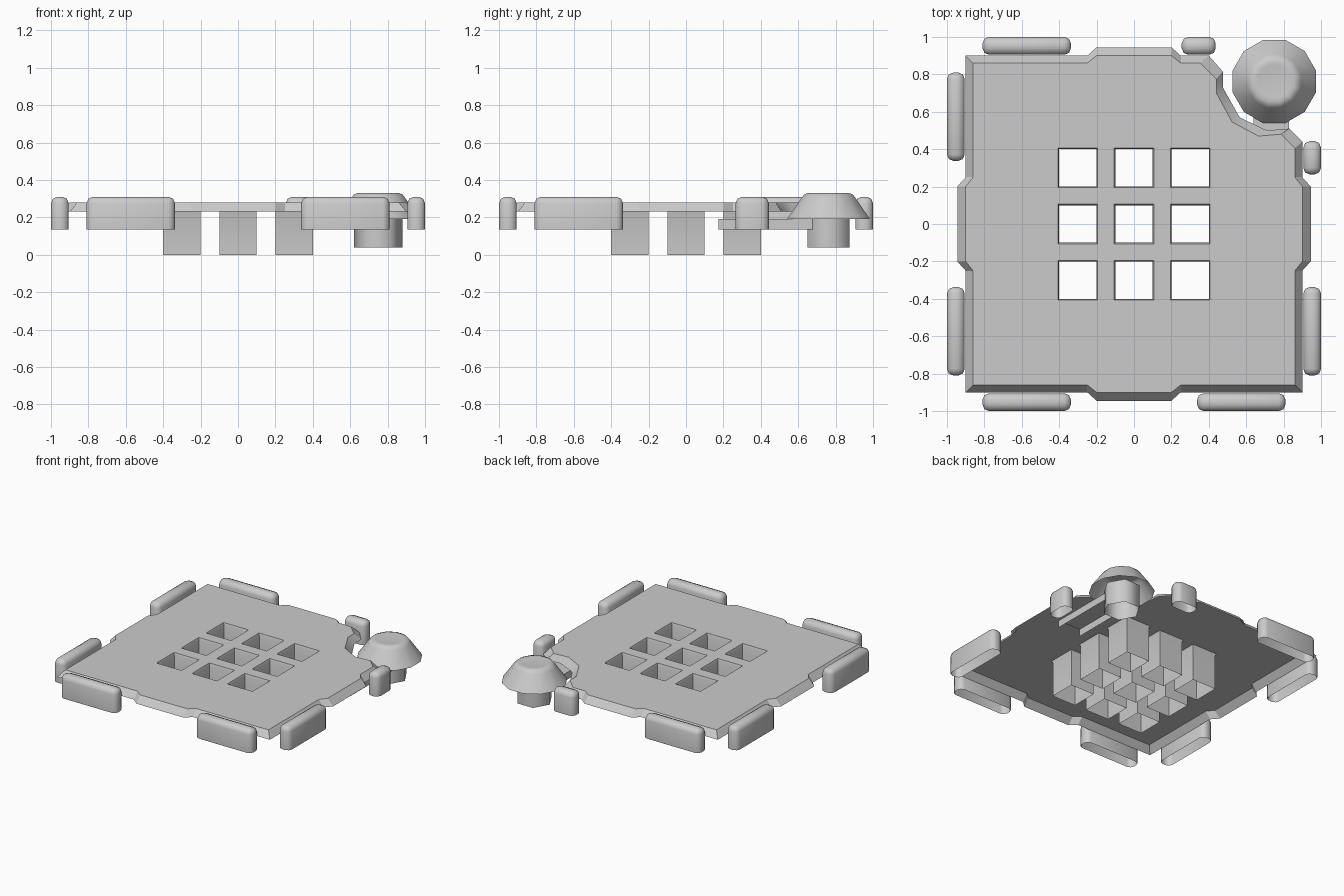
import bpy, bmesh, math

if "Cube" in bpy.data.objects:
    bpy.data.objects.remove(bpy.data.objects["Cube"])

def finish(name, bm, angle=35, up=False):
    me = bpy.data.meshes.new(name)
    bmesh.ops.recalc_face_normals(bm, faces=bm.faces)
    if up:
        big = max(bm.faces, key=lambda f: abs(f.normal.z) * f.calc_area())
        if big.normal.z < 0:
            bmesh.ops.reverse_faces(bm, faces=bm.faces)
    bm.to_mesh(me)
    bm.free()
    ob = bpy.data.objects.new(name, me)
    bpy.context.collection.objects.link(ob)
    bpy.ops.object.select_all(action='DESELECT')
    bpy.context.view_layer.objects.active = ob
    ob.select_set(True)
    bpy.ops.object.shade_smooth_by_angle(angle=math.radians(angle))
    return ob

def ring(bm, pts, z):
    return [bm.verts.new((x, y, z)) for x, y in pts]

def bridge(bm, a, b):
    n = len(a)
    for i in range(n):
        bm.faces.new((a[i], a[(i + 1) % n], b[(i + 1) % n], b[i]))

def loop_edges(bm, r):
    out = []
    for i in range(len(r)):
        pair = (r[i], r[(i + 1) % len(r)])
        out.append(bm.edges.get(pair) or bm.edges.new(pair))
    return out

def outline(s, t, notch):
    """Square of half size s, tabs reaching t, notched back right corner."""
    pts = []
    for k in range(4):  # front, right, back, left
        c, sn = round(math.cos(k * math.pi / 2)), round(math.sin(k * math.pi / 2))
        side = [(-s, -s), (-0.25, -s), (-0.2, -t), (0.2, -t), (0.25, -s)]
        if k == 2:
            pts += notch
            side = side[1:]
        pts += [(c * x - sn * y, sn * x + c * y) for x, y in side]
    return pts

# Plate shell with sloped rim and nine open-bottomed square sockets
notch_out = [(0.90, 0.44), (0.83, 0.51), (0.71, 0.50), (0.565, 0.57),
             (0.475, 0.73), (0.475, 0.815), (0.40, 0.90)]
notch_in = [(0.86, 0.405), (0.785, 0.48), (0.665, 0.47), (0.525, 0.545),
            (0.44, 0.70), (0.44, 0.775), (0.355, 0.86)]
bm = bmesh.new()
outer = ring(bm, outline(0.90, 0.945, notch_out), 0.23)
inner = ring(bm, outline(0.86, 0.90, notch_in), 0.28)
bridge(bm, outer, inner)
edges = loop_edges(bm, inner)
sockets = []
for cx in (-0.3, 0, 0.3):
    for cy in (-0.3, 0, 0.3):
        def sq(h, z):
            return ring(bm, [(cx - h, cy - h), (cx + h, cy - h),
                             (cx + h, cy + h), (cx - h, cy + h)], z)
        top, mid, low = sq(0.106, 0.28), sq(0.1, 0.265), sq(0.1, 0.0)
        edges += loop_edges(bm, top)
        sockets.append((top, mid, low))
bmesh.ops.triangle_fill(bm, edges=edges, use_beauty=True, use_dissolve=False,
                        normal=(0, 0, 1))
for top, mid, low in sockets:
    bridge(bm, top, mid)
    bridge(bm, mid, low)
finish("socket_plate", bm, 30, up=True)

# Rounded edge bumpers, hollow underneath
def bumper(name, x0, x1, y0, y1, z0=0.135, z1=0.31):
    bm = bmesh.new()
    bmesh.ops.create_cube(bm, size=1)
    for v in bm.verts:
        v.co = ((x0 + x1) / 2 + v.co.x * (x1 - x0),
                (y0 + y1) / 2 + v.co.y * (y1 - y0),
                (z0 + z1) / 2 + v.co.z * (z1 - z0))
    bm.normal_update()
    bottom = [f for f in bm.faces if f.normal.z < -0.5]
    bmesh.ops.delete(bm, geom=bottom, context='FACES_ONLY')
    sel = [e for e in bm.edges if not e.is_boundary]
    bmesh.ops.bevel(bm, geom=sel, offset=0.035, segments=2, profile=0.5,
                    affect='EDGES', clamp_overlap=True)
    finish(name, bm, 60)

A, B = 0.905, 1.0
for a, b, tag in ((-0.81, -0.337, "a"), (0.337, 0.81, "b")):
    bumper("front_bumper_" + tag, a, b, -B, -A)
    bumper("left_bumper_" + tag, -B, -A, a, b)
bumper("back_bumper_long", -0.81, -0.337, A, B)
bumper("back_bumper_short", 0.255, 0.437, A, B)
bumper("right_bumper_long", A, B, -0.81, -0.337)
bumper("right_bumper_short", A, B, 0.265, 0.443)

# Corner knob: twelve-sided cap and hexagonal stem
CX, CY = 0.75, 0.762
def lathe(name, prof, n, off, angle):
    bm = bmesh.new()
    prev = None
    for r, z in prof:
        cur = ring(bm, [(CX + r * math.cos(off + 2 * math.pi * i / n),
                         CY + r * math.sin(off + 2 * math.pi * i / n))
                        for i in range(n)], z)
        if prev:
            bridge(bm, prev, cur)
        prev = cur
    bm.faces.new(prev)
    finish(name, bm, angle)

lathe("knob_cap", [(0.23, 0.19), (0.148, 0.305), (0.135, 0.322), (0.112, 0.331),
                   (0.09, 0.328)], 12, math.pi / 12, 32)
lathe("knob_stem", [(0.13, 0.04), (0.13, 0.22)], 6, 0, 65)

# Channel arm holding the knob, open underneath
bm = bmesh.new()
prof = [(0.64, 0.135), (0.64, 0.19), (0.83, 0.19), (0.83, 0.135)]
ends = [[bm.verts.new((x, y, z)) for x, z in prof] for y in (0.175, 0.72)]
for i in range(3):
    bm.faces.new((ends[0][i], ends[0][i + 1], ends[1][i + 1], ends[1][i]))
finish("knob_arm", bm, 30, up=True)
